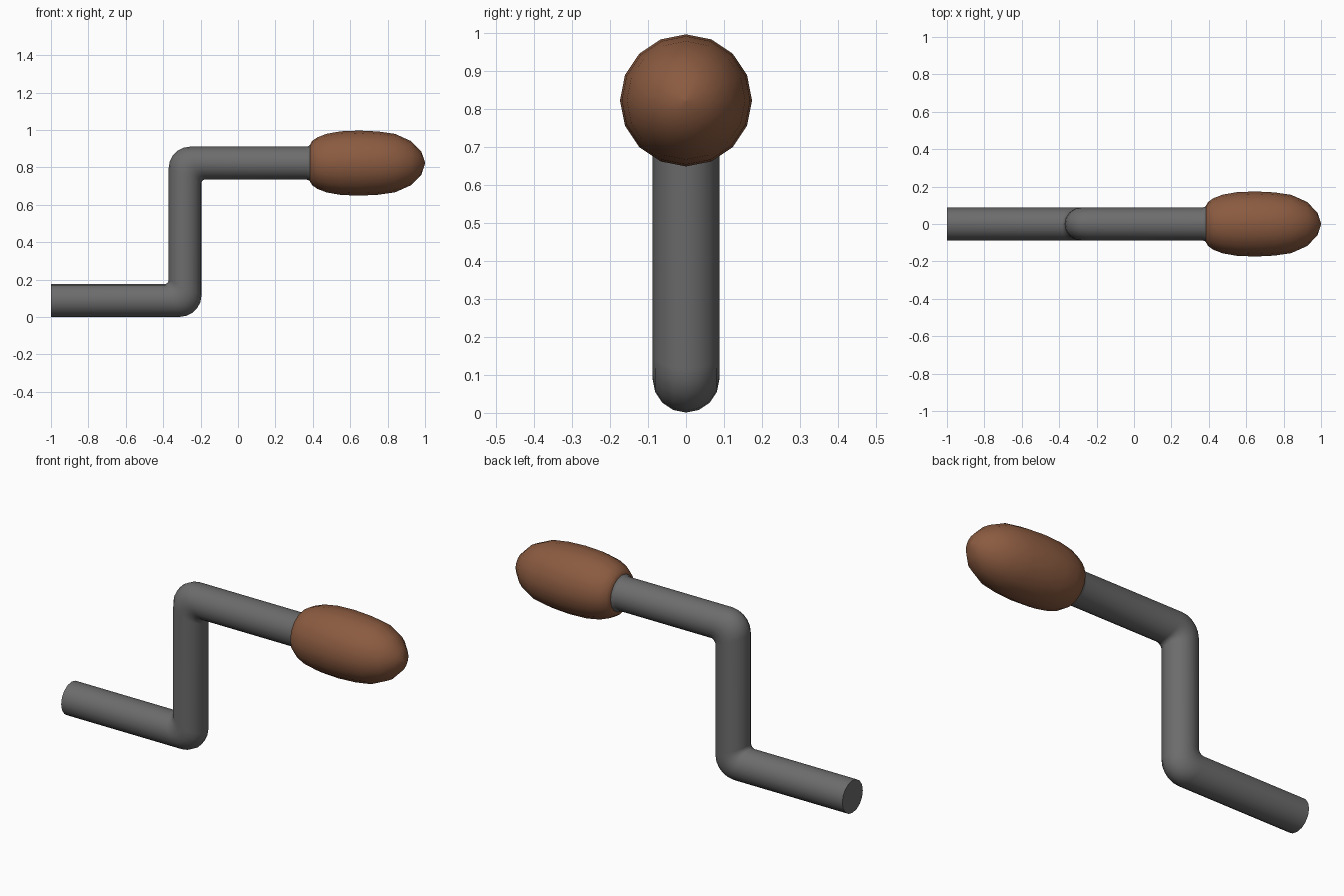
import bpy, bmesh, math
from mathutils import Vector

if "Cube" in bpy.data.objects:
    bpy.data.objects.remove(bpy.data.objects["Cube"])

SIDES = 16
R = 0.088          # rod radius
LOW, HIGH, TURN_X = 0.089, 0.823, -0.283


def material(name, color):
    m = bpy.data.materials.new(name)
    m.diffuse_color = (*color, 1)
    m.use_nodes = True
    m.node_tree.nodes["Principled BSDF"].inputs["Base Color"].default_value = m.diffuse_color
    return m


def loft(name, rings, mat, angle):
    """Skin a list of vertex rings, closing both ends."""
    bm = bmesh.new()
    rows = [[bm.verts.new(p) for p in ring] for ring in rings]
    for a, b in zip(rows, rows[1:]):
        for i in range(SIDES):
            j = (i + 1) % SIDES
            bm.faces.new((a[i], a[j], b[j], b[i]))
    bm.faces.new(rows[0])
    bm.faces.new(rows[-1])
    bmesh.ops.recalc_face_normals(bm, faces=bm.faces)
    mesh = bpy.data.meshes.new(name)
    bm.to_mesh(mesh)
    bm.free()
    ob = bpy.data.objects.new(name, mesh)
    bpy.context.collection.objects.link(ob)
    mesh.materials.append(mat)
    bpy.ops.object.select_all(action='DESELECT')
    ob.select_set(True)
    bpy.context.view_layer.objects.active = ob
    bpy.ops.object.shade_smooth_by_angle(angle=math.radians(angle))


ANGLES = [2 * math.pi * i / SIDES for i in range(SIDES)]


def circle_x(x, z, r):
    """Ring around the x direction."""
    return [Vector((x, r * math.sin(a), z + r * math.cos(a))) for a in ANGLES]


def bend(corner, n0, n1, side, steps=5):
    """Elbow rings: wide outer fillet, tight inner fillet."""
    rings = []
    for k in range(steps + 1):
        t = math.pi / 2 * k / steps
        ring = []
        for a in ANGLES:
            u, v = R * math.cos(a), R * math.sin(a)
            f = 0.068 - side * 0.048 * u / R
            p = corner + (u + side * f) * (n0 + n1)
            p = p - side * f * (n0 * math.cos(t) + n1 * math.sin(t))
            ring.append(p + Vector((0, v, 0)))
        rings.append(ring)
    return rings


# Crank rod: lower arm, upright, upper arm flaring into the grip
up, left = Vector((0, 0, 1)), Vector((-1, 0, 0))
rings = [circle_x(-1, LOW, R)]
rings += bend(Vector((TURN_X, 0, LOW)), up, left, 1)
rings += bend(Vector((TURN_X, 0, HIGH)), left, up, -1)
rings += [circle_x(0.365, HIGH, R), circle_x(0.377, HIGH, 0.091),
          circle_x(0.387, HIGH, 0.099)]
loft("crank_rod", rings, material("dark_metal", (0.15, 0.15, 0.15)), 50)

# Wooden grip
profile = [(0.385, 0.098), (0.396, 0.118), (0.425, 0.138), (0.475, 0.157),
           (0.55, 0.170), (0.65, 0.174), (0.75, 0.169), (0.84, 0.156),
           (0.925, 0.118), (0.98, 0.062), (1.0, 0.004)]
loft("grip", [circle_x(x, HIGH, r) for x, r in profile],
     material("wood", (0.26, 0.105, 0.052)), 60)
